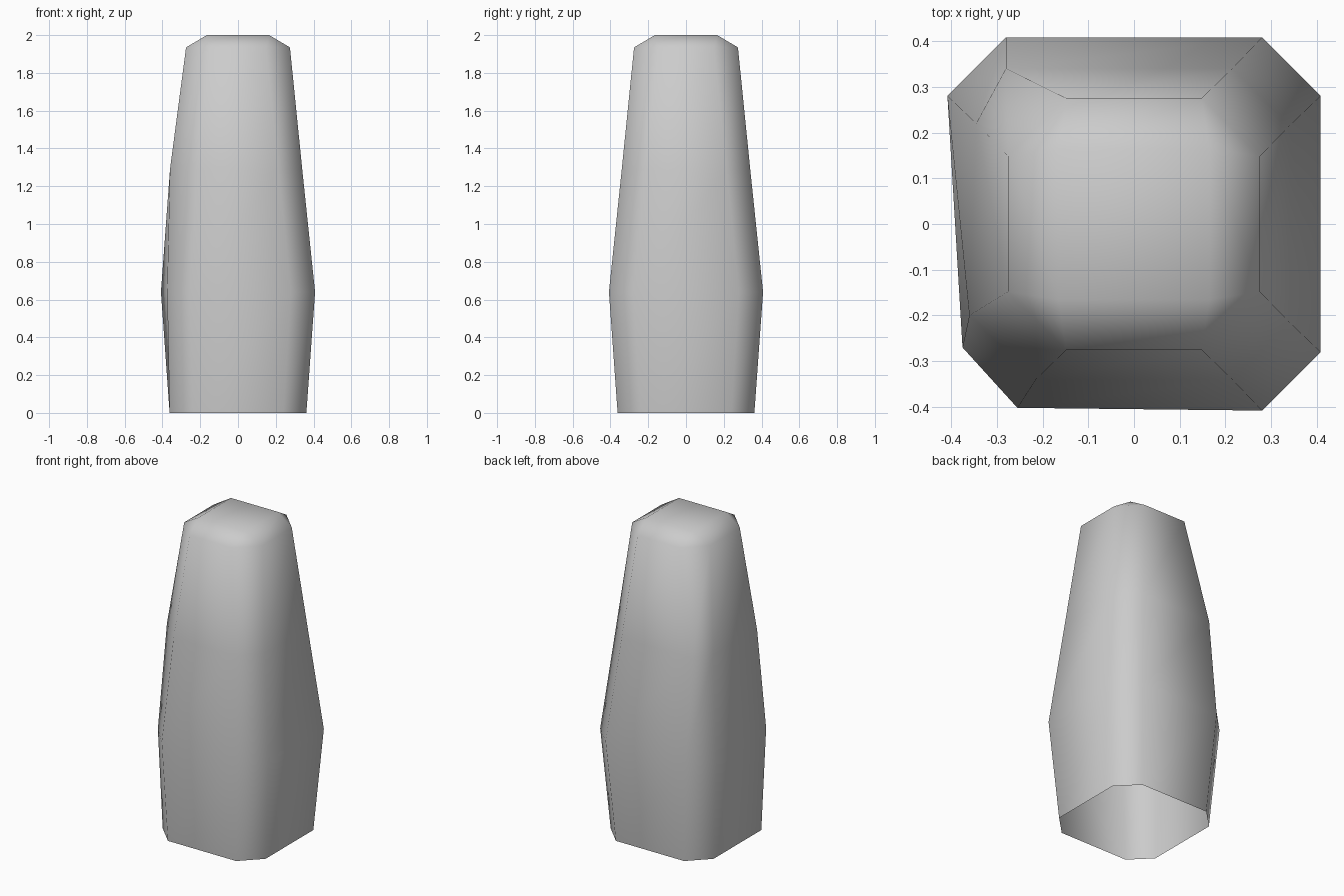
import bpy
import bmesh

cube = bpy.data.objects.get("Cube")
if cube:
    bpy.data.objects.remove(cube, do_unlink=True)

# Plain grey surface
grey = bpy.data.materials.new("plain_grey")
grey.use_nodes = True
colour = (0.6, 0.6, 0.6, 1)
grey.diffuse_color = colour
grey.node_tree.nodes["Principled BSDF"].inputs["Base Color"].default_value = colour

bm = bmesh.new()


def octagon(z, half, corner, moved=None):
    """Chamfered square ring, with a few corners pushed out of line."""
    points = []
    for sx, sy in ((1, 1), (-1, 1), (-1, -1), (1, -1)):
        pair = [(sx * half, sy * corner), (sx * corner, sy * half)]
        points += pair if sx == sy else pair[::-1]
    for index, point in (moved or {}).items():
        points[index] = point
    return [bm.verts.new((x, y, z)) for x, y in points]


# Tapered body, slightly uneven on its right side, open underneath
rings = [
    octagon(0, 0.362, 0.24),
    octagon(0.64, 0.408, 0.28, {4: (-0.375, -0.27), 5: (-0.255, -0.402)}),
    octagon(1.29, 0.34, 0.215,
            {2: (-0.28, 0.34), 3: (-0.345, 0.22), 4: (-0.36, -0.2)}),
    octagon(1.935, 0.275, 0.148),
]
for low, high in zip(rings, rings[1:]):
    for i in range(8):
        j = (i + 1) % 8
        bm.faces.new((low[i], low[j], high[j], high[i]))

# Square cap with sloping sides and clipped corners
t = 0.165
cap = [bm.verts.new((x, y, 2)) for x, y in ((t, t), (-t, t), (-t, -t), (t, -t))]
rim = rings[-1]
bm.faces.new(cap)
for k in range(4):
    a, b, c = rim[2 * k], rim[2 * k + 1], rim[(2 * k + 2) % 8]
    bm.faces.new((a, b, cap[k]))
    bm.faces.new((b, c, cap[(k + 1) % 4], cap[k]))

for face in bm.faces:
    face.smooth = True
mesh = bpy.data.meshes.new("tapered_body")
bm.to_mesh(mesh)
bm.free()
mesh.materials.append(grey)
body = bpy.data.objects.new("tapered_body", mesh)
bpy.context.collection.objects.link(body)
